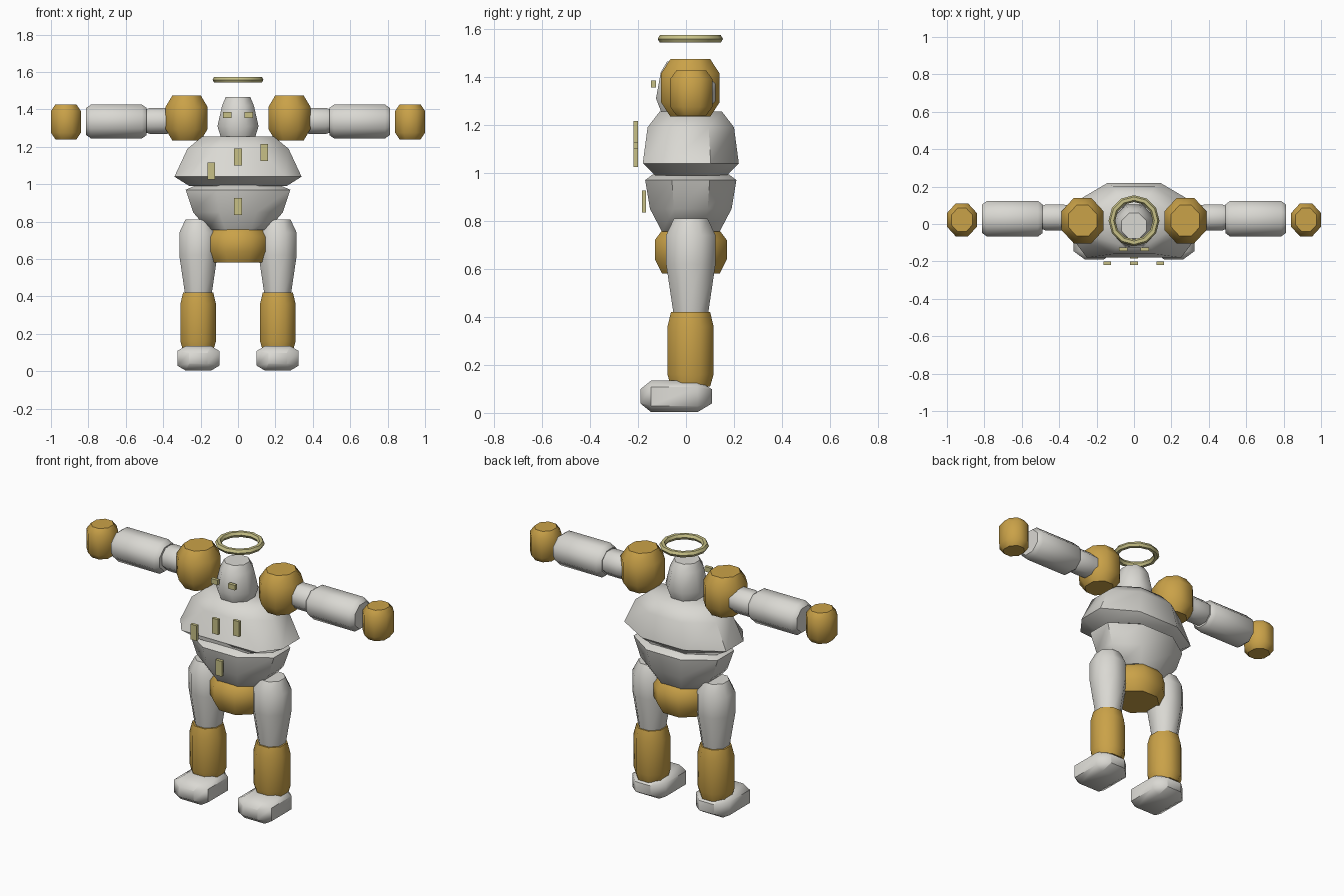
import bpy, bmesh, math
from mathutils import Vector

if "Cube" in bpy.data.objects:
    bpy.data.objects.remove(bpy.data.objects["Cube"])


def material(name, red, green, blue):
    m = bpy.data.materials.new(name)
    m.use_nodes = True
    m.diffuse_color = (red, green, blue, 1)
    m.node_tree.nodes["Principled BSDF"].inputs["Base Color"].default_value = (red, green, blue, 1)
    return m


GREY = material("pale grey", 0.7, 0.69, 0.65)
GOLD = material("ochre gold", 0.59, 0.36, 0.065)
YELLOW = material("dull yellow", 0.57, 0.53, 0.24)
REGULAR = math.tan(math.pi / 8)  # share of a regular octagon's width that one side takes


def finish(bm, name, mat):
    """Turn the mesh into a shaded object that keeps its sharp edges."""
    bmesh.ops.recalc_face_normals(bm, faces=bm.faces)
    mesh = bpy.data.meshes.new(name)
    bm.to_mesh(mesh)
    bm.free()
    mesh.materials.append(mat)
    ob = bpy.data.objects.new(name, mesh)
    bpy.context.collection.objects.link(ob)
    bpy.ops.object.select_all(action="DESELECT")
    ob.select_set(True)
    bpy.context.view_layer.objects.active = ob
    bpy.ops.object.shade_smooth_by_angle(angle=math.radians(50))


def octagon(along, u, v, flat=REGULAR, front=None):
    """Eight-sided section with half sizes u and v; front widens the first side."""
    f = front or flat
    outline = [(-f, -1), (f, -1), (1, -flat), (1, flat),
               (flat, 1), (-flat, 1), (-1, flat), (-1, -flat)]
    return [(along, a * u, b * v) for a, b in outline]


def loft(name, mat, axis, centre, sections):
    """Join octagons along an axis and close both ends."""
    bm = bmesh.new()
    loops = []
    for section in sections:
        loop = []
        for along, u, v in section:
            offset = {"X": (along, u, v), "Y": (u, along, v), "Z": (u, v, along)}[axis]
            loop.append(bm.verts.new(Vector(centre) + Vector(offset)))
        loops.append(loop)
    for a, b in zip(loops, loops[1:]):
        for i in range(len(a)):
            bm.faces.new((a[i - 1], a[i], b[i], b[i - 1]))
    bm.faces.new(loops[0])
    bm.faces.new(loops[-1])
    finish(bm, name, mat)


def barrel(name, mat, axis, centre, half, cap, bevels, flat=REGULAR, cap_flat=REGULAR):
    """Octagonal prism whose two ends taper to caps of the given scale."""
    length = half["XYZ".index(axis)]
    u, v = [h for letter, h in zip("XYZ", half) if letter != axis]
    start, end = bevels
    loft(name, mat, axis, centre, [
        octagon(-length, u * cap, v * cap, cap_flat),
        octagon(start - length, u, v, flat),
        octagon(length - end, u, v, flat),
        octagon(length, u * cap, v * cap, cap_flat)])


def plate(name, centre, size):
    bm = bmesh.new()
    bmesh.ops.create_cube(bm, size=1)
    bmesh.ops.scale(bm, vec=size, verts=bm.verts)
    bmesh.ops.translate(bm, vec=centre, verts=bm.verts)
    finish(bm, name, YELLOW)


# Body
body_centre = (0, 0.02, 0)
loft("chest", GREY, "Z", body_centre, [
    octagon(0.99, 0.26, 0.15, front=0.6),
    octagon(1.04, 0.34, 0.2, front=0.74),
    octagon(1.19, 0.27, 0.18),
    octagon(1.255, 0.19, 0.13)])
loft("waist", GREY, "Z", body_centre, [
    octagon(0.755, 0.16, 0.12),
    octagon(0.85, 0.24, 0.17),
    octagon(0.97, 0.28, 0.19),
    octagon(1, 0.21, 0.15)])
barrel("pelvis", GOLD, "Z", (0, 0.02, 0.67), (0.165, 0.15, 0.09), 0.8, (0.06, 0.04))
loft("head", GREY, "Z", (0, -0.01, 0), [
    octagon(1.245, 0.09, 0.09),
    octagon(1.31, 0.11, 0.115),
    octagon(1.42, 0.085, 0.095),
    octagon(1.465, 0.066, 0.068)])

# Limbs and eyes, built once for each side
for label, side in (("left", 1), ("right", -1)):
    # Arm, where the outer end is at the far side from the body
    barrel(label + "_shoulder", GOLD, "Z", (0.275 * side, 0.018, 1.354),
           (0.112, 0.122, 0.12), 0.68, (0.06, 0.06))
    barrel(label + "_upper_arm", GREY, "X", (0.4 * side, 0.035, 1.338),
           (0.1, 0.07, 0.07), 0.85, (0.09, 0.03)[::side])
    barrel(label + "_forearm", GREY, "X", (0.65 * side, 0.028, 1.335),
           (0.162, 0.095, 0.09), 0.8, (0.025, 0.025))
    barrel(label + "_hand", GOLD, "Z", (0.92 * side, 0.022, 1.333),
           (0.08, 0.088, 0.093), 0.71, (0.035, 0.035))

    # Leg
    barrel(label + "_thigh", GREY, "Z", (0.212 * side, 0.02, 0.605),
           (0.102, 0.103, 0.205), 0.68, (0.22, 0.07))
    barrel(label + "_shin", GOLD, "Z", (0.213 * side, 0.019, 0.265),
           (0.095, 0.096, 0.155), 0.85, (0.05, 0.06))
    barrel(label + "_foot", GREY, "Y", (0.212 * side, -0.041, 0.069),
           (0.112, 0.149, 0.066), 0.45, (0.045, 0.06), flat=0.6, cap_flat=0.95)
    plate(label + "_eye", (0.058 * side, -0.135, 1.37), (0.044, 0.02, 0.03))

# Plates standing off the front
plate_size = (0.042, 0.018, 0.092)
plate("right_chest_plate", (-0.143, -0.21, 1.07), plate_size)
plate("middle_chest_plate", (0, -0.21, 1.145), plate_size)
plate("left_chest_plate", (0.14, -0.21, 1.17), plate_size)
plate("belly_plate", (0, -0.175, 0.88), plate_size)

# Halo
bpy.ops.mesh.primitive_torus_add(location=(0, 0.018, 1.558), major_segments=12,
                                 minor_segments=6, major_radius=0.118, minor_radius=0.018)
halo = bpy.context.object
halo.name = "halo"
halo.data.materials.append(YELLOW)
bpy.ops.object.shade_smooth_by_angle(angle=math.radians(35))
